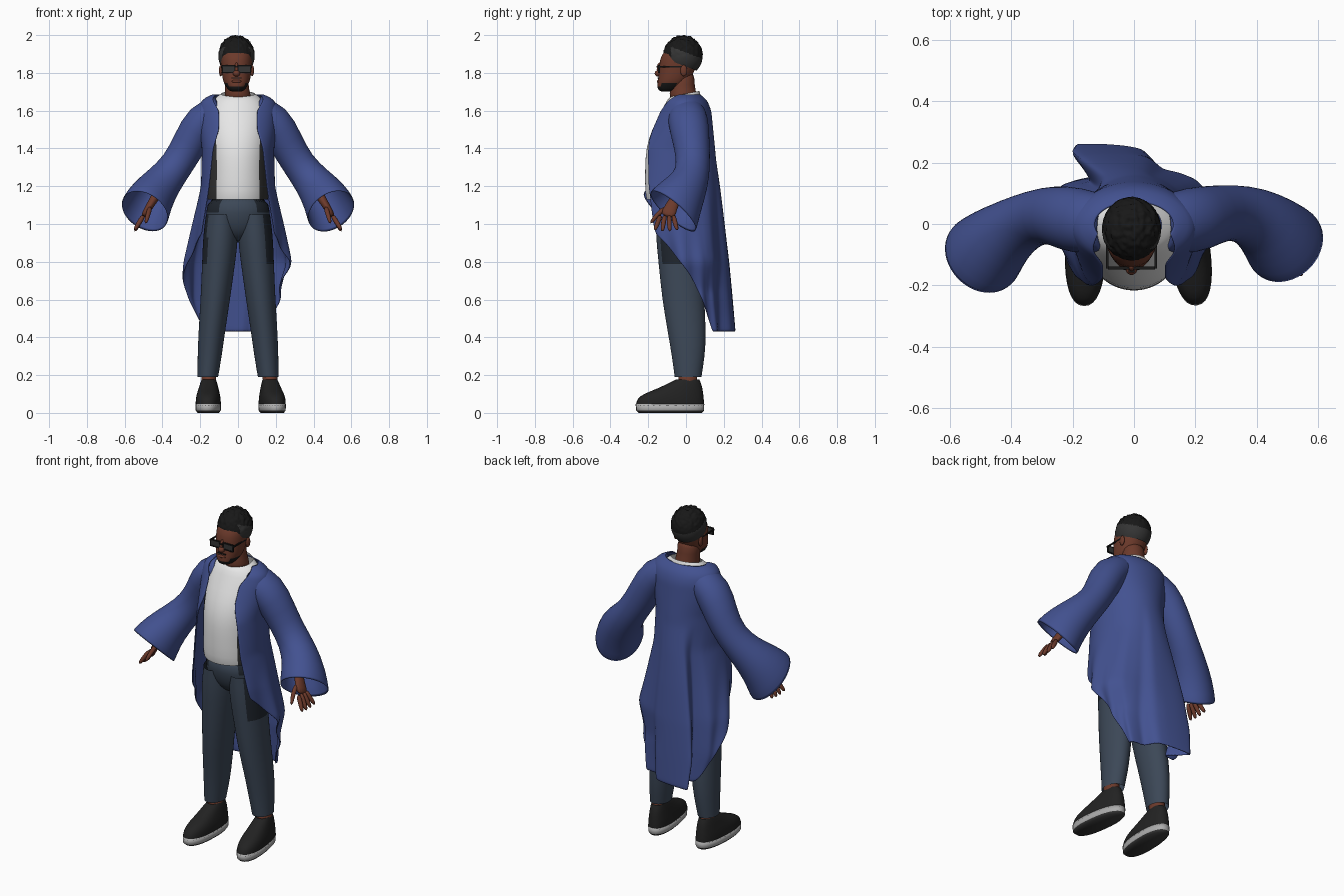
import bpy, bmesh, math
from mathutils import Vector, Matrix, noise

if "Cube" in bpy.data.objects:
    bpy.data.objects.remove(bpy.data.objects["Cube"], do_unlink=True)


def material(name, r, g, b):
    m = bpy.data.materials.new(name)
    m.use_nodes = True
    m.diffuse_color = (r, g, b, 1)
    m.node_tree.nodes["Principled BSDF"].inputs["Base Color"].default_value = (r, g, b, 1)
    return m


BLUE = material("coat blue", 0.055, 0.083, 0.28)
WHITE = material("shirt white", 0.8, 0.8, 0.8)
DENIM = material("trouser slate", 0.045, 0.064, 0.095)
NAVY = material("trouser shade", 0.014, 0.019, 0.027)
SKIN = material("brown skin", 0.15, 0.042, 0.024)
HAIR = material("hair black", 0.009, 0.009, 0.009)
GREY = material("dark grey", 0.035, 0.035, 0.035)
SHOE = material("shoe black", 0.016, 0.016, 0.016)
SOLE = material("sole grey", 0.42, 0.42, 0.42)


def finish(name, bm, mats, rule=None, subdiv=0, thick=0, smooth=True):
    """Turn a bmesh into a named object; rule(center, normal) picks the second colour."""
    bmesh.ops.recalc_face_normals(bm, faces=bm.faces)
    bm.normal_update()
    for f in bm.faces:
        f.smooth = smooth
        if rule and rule(f.calc_center_median(), f.normal):
            f.material_index = 1
    mesh = bpy.data.meshes.new(name)
    bm.to_mesh(mesh)
    bm.free()
    ob = bpy.data.objects.new(name, mesh)
    bpy.context.collection.objects.link(ob)
    for m in mats:
        mesh.materials.append(m)
    if thick:
        mod = ob.modifiers.new("cloth", "SOLIDIFY")
        mod.thickness, mod.offset = thick, 0
    if subdiv:
        mod = ob.modifiers.new("smooth", "SUBSURF")
        mod.levels = mod.render_levels = subdiv
    return ob


def skin(rings, closed=True, caps=True):
    """Join rows of points into a surface."""
    bm = bmesh.new()
    rows = [[bm.verts.new(p) for p in ring] for ring in rings]
    n = len(rows[0])
    for a, b in zip(rows, rows[1:]):
        for i in range(n if closed else n - 1):
            j = (i + 1) % n
            bm.faces.new((a[i], a[j], b[j], b[i]))
    if caps:
        bm.faces.new(rows[0])
        bm.faces.new(rows[-1])
    return bm


def level_rings(table, n=32, power=1.0):
    """Horizontal oval rings from rows of height, centre x, half width, front y, back y."""
    def bend(v):
        return math.copysign(abs(v) ** power, v)
    angles = [2 * math.pi * i / n for i in range(n)]
    return [[Vector((cx + rx * bend(math.sin(a)),
                     (yf + yb) / 2 - (yb - yf) / 2 * bend(math.cos(a)), z)) for a in angles]
            for z, cx, rx, yf, yb in table]


def tube_rings(path, n=24):
    """Rings square to a path of x, y, z, thickness radius, depth radius."""
    pts = [Vector(p[:3]) for p in path]
    rings = []
    for i, p in enumerate(path):
        t = (pts[min(i + 1, len(pts) - 1)] - pts[max(i - 1, 0)]).normalized()
        v = (Vector((0, 1, 0)) - t * t.y).normalized()
        u = v.cross(t)
        rings.append([pts[i] + u * p[3] * math.cos(2 * math.pi * k / n)
                      + v * p[4] * math.sin(2 * math.pi * k / n) for k in range(n)])
    return rings


def interp(table, key):
    """Linear lookup in a table sorted by its first column."""
    if key <= table[0][0]:
        return table[0][1:]
    for a, b in zip(table, table[1:]):
        if key <= b[0]:
            f = (key - a[0]) / (b[0] - a[0])
            return [p + (q - p) * f for p, q in zip(a[1:], b[1:])]
    return table[-1][1:]


def box(name, center, size, mat):
    bm = bmesh.new()
    bmesh.ops.create_cube(bm, size=1, matrix=Matrix.LocRotScale(Vector(center), None, Vector(size)))
    return finish(name, bm, [mat], smooth=False)


def blob(name, center, size, mat):
    bm = bmesh.new()
    bmesh.ops.create_icosphere(bm, subdivisions=3, radius=1,
                               matrix=Matrix.LocRotScale(Vector(center), None, Vector(size)))
    return finish(name, bm, [mat])


# Shirt with a sloping collar and dark sides under the open coat
shirt = [(1.13, 0, .16, -.208, .12), (1.16, 0, .162, -.217, .12), (1.3, 0, .157, -.217, .11),
         (1.4, 0, .162, -.212, .11), (1.5, 0, .168, -.182, .11), (1.6, 0, .165, -.128, .10),
         (1.66, 0, .135, -.1, .085), (1.69, 0, .09, -.08, .07)]
rings = level_rings(shirt, 48)
for p in rings[-1]:
    p.z += .2 * p.y
finish("shirt", skin(rings, caps=False), [WHITE, GREY],
       lambda c, n: abs(c.x) > .112 and c.z < 1.46, subdiv=1)

# Trousers
pelvis = [(.9, 0, .04, -.07, .05), (.95, 0, .12, -.13, .085), (1.0, 0, .16, -.152, .095),
          (1.05, 0, .174, -.167, .10), (1.16, 0, .155, -.175, .10)]
finish("trouser_seat", skin(level_rings(pelvis, 48)), [DENIM, NAVY],
       lambda c, n: abs(c.x) > .1 and c.z > 1.04, subdiv=1)
leg = [(.19, .16, .055, -.06, .082), (.3, .15, .064, -.075, .1), (.42, .14, .07, -.095, .107),
       (.6, .12, .078, -.127, .097), (.8, .102, .088, -.146, .088), (.93, .092, .094, -.16, .09),
       (1.05, .085, .085, -.16, .09)]
upper = [(.04, 0, .067, -.267, .097), (.075, 0, .066, -.26, .095), (.1, 0, .061, -.228, .092),
         (.128, 0, .053, -.152, .088), (.158, 0, .045, -.092, .08), (.178, 0, .037, -.05, .07)]
sole = [(0, 0, .056, -.25, .085), (.012, 0, .066, -.264, .095), (.048, 0, .067, -.267, .097)]

for side, s in (("left", 1), ("right", -1)):
    rows = [(z, s * x, r, f, b) for z, x, r, f, b in leg]
    finish(side + "_trouser_leg", skin(level_rings(rows), caps=False), [DENIM, NAVY],
           lambda c, n: s * c.x > .152 - .012 * s and c.z > .79, subdiv=1)
    # Foot, turned slightly outward
    foot_x, turn = (.17, .13) if s > 0 else (-.155, .03)
    ankle = [(.1, foot_x, .042, -.045, .06), (.16, foot_x, .038, -.04, .058), (.24, foot_x, .042, -.04, .06)]
    finish(side + "_ankle", skin(level_rings(ankle)), [SKIN])
    for part, rows, mats, sub in (("_shoe", upper, [SHOE], 1), ("_sole", sole, [SOLE, GREY], 0)):
        ob = finish(side + part, skin(level_rings(rows, power=.85), caps=part == "_sole"), mats,
                    lambda c, n: part == "_sole" and n.z < -.3, subdiv=sub)
        ob.location.x = foot_x
        ob.rotation_euler.z = s * turn

    # Bell sleeve, its mouth raised at the front
    sleeve = [(.08, .0, 1.61, .075, .085), (.19, .01, 1.555, .097, .108), (.257, .03, 1.425, .088, .092),
              (.32, .032 + s * .008, 1.315, .081, .085), (.395, .005 + s * .018, 1.225, .095, .096),
              (.46, -.048 + s * .018, 1.142, .12, .12), (.495, -.087 + s * .017, 1.064, .133, .135)]
    sleeve = [(s * p[0], *p[1:]) for p in sleeve]
    rings = tube_rings(sleeve)
    for ring, c, shear in zip(rings[-2:], sleeve[-2:], (.15, .35)):
        for p in ring:
            p.z -= shear * (p.y - c[1])
    finish(side + "_sleeve", skin(rings, caps=False), [BLUE], subdiv=1, thick=.008)

    # Hand with forearm, fingers and thumb
    arm = [(.36, .03, 1.27, .03, .03), (.44, -.05, 1.14, .025, .027), (.47, -.08, 1.09, .02, .036),
           (.505, -.1, 1.035, .017, .045)]
    arm = [(s * p[0], *p[1:]) for p in arm]
    finish(side + "_hand", skin(tube_rings(arm, 12)), [SKIN], subdiv=1)
    digits = [((.497, -.1 + k * .022, 1.05), (.528, -.105 + k * .032, 1.0),
               (.548, -.105 + k * .04, .955 + .007 * abs(k))) for k in (-1.5, -.5, .5, 1.5)]
    digits.append(((.465, -.1, 1.09), (.475, -.15, 1.055), (.49, -.19, 1.0)))
    for i, pts in enumerate(digits):
        path = [(s * p[0], p[1], p[2], r, r) for p, r in zip(pts, (.015, .014, .01))]
        finish(f"{side}_finger_{i + 1}", skin(tube_rings(path, 8)), [SKIN], subdiv=1)

# Open coat: height, half width, front y, back y, half opening
coat = [(.43, .24, -.03, .185, .2), (.6, .285, -.09, .185, .2), (.8, .275, -.165, .183, .2),
        (1.0, .235, -.245, .175, .18), (1.2, .192, -.285, .165, .152), (1.4, .187, -.257, .15, .13),
        (1.5, .2, -.198, .14, .10), (1.6, .205, -.149, .13, .10), (1.65, .195, -.125, .112, .13),
        (1.675, .165, -.1, .09, .135), (1.687, .125, -.075, .07, .115)]
# Sideways and backward shift of the tail pleat around the back
pleat = [(-.42, 0, 0), (-.3, .07, -.01), (-.2, -.1, .085), (.07, 0, .06), (.15, 0, 0),
         (.32, .03, .015), (.45, 0, 0)]


def coat_point(z, t):
    rx, yf, yb, gap = interp(coat, z)
    start = math.asin(min(.95, gap / rx))
    a = start + (math.pi - start) * (1 - abs(t))
    wave = min(1, max(0, (1.15 - z) / .5))
    w = 1 + .08 * wave * abs(t) * math.sin(22 * t + 5 * z)
    if t > 0:  # the left side hangs closer to the leg
        w -= .2 * min(1, max(0, (.8 - z) / .15)) * min(1, 3 * t)
    dx, dy = interp(pleat, t)
    fall = max(0, (1.35 - z) / .92)
    x = math.copysign(rx * math.sin(a), t) * w + dx * fall
    y = (yf + yb) / 2 - (yb - yf) / 2 * math.cos(a) * w + dy * fall
    return Vector((x, y, z))


ROWS, COLS, TOP = 40, 72, 1.687
rings = []
for i in range(ROWS + 1):
    row = []
    for j in range(COLS + 1):
        t = 2 * j / COLS - 1
        hem = .43 + .52 * max(0, (abs(t) - .4) / .6) ** .72
        row.append(coat_point(TOP - (TOP - hem) * i / ROWS, t))
    rings.append(row)
finish("coat_body", skin(rings, closed=False, caps=False), [BLUE], subdiv=1, thick=.008)

# Neck and head, bearded under the chin
CX = -.008
neck = [(1.64, 0, .075, -.08, .065), (1.69, 0, .066, -.09, .056), (1.73, CX, .062, -.08, .045),
        (1.82, CX, .065, -.07, .045)]
finish("neck", skin(level_rings(neck)), [SKIN], subdiv=1)
head = [(1.70, CX, .03, -.135, -.07), (1.712, CX, .045, -.148, -.03), (1.728, CX, .056, -.153, -.01),
        (1.745, CX, .066, -.151, .005), (1.77, CX, .074, -.147, .025), (1.82, CX, .081, -.142, .05),
        (1.87, CX, .085, -.139, .07), (1.9, CX, .083, -.125, .073), (1.93, CX, .078, -.1, .07),
        (1.965, CX, .058, -.075, .045)]
finish("head", skin(level_rings(head, 40, .92)), [SKIN, HAIR],
       lambda c, n: c.y < -.05 and c.z < (1.725 if c.y < -.13 else 1.745), subdiv=1)
blob("nose", (CX, -.146, 1.797), (.019, .02, .017), SKIN)
blob("nose_bridge", (CX, -.139, 1.82), (.011, .016, .035), SKIN)
blob("lips", (CX, -.143, 1.755), (.026, .012, .009), SKIN)
box("moustache", (CX, -.146, 1.772), (.052, .008, .006), HAIR)

# Curly hair cap with short faded edge, cut along a sloping hairline
bm = bmesh.new()
bmesh.ops.create_icosphere(bm, subdivisions=5, radius=1)
for v in bm.verts:
    curl = noise.noise(v.co * 7) * .09 * max(0, v.co.z + .2)
    v.co *= 1 + curl
    v.co = Vector((CX + v.co.x * .096, -.016 + v.co.y * .104, 1.89 + v.co.z * .107))
slope = Vector((0, .38, 1)).normalized()
hairline = Vector((0, -.11, 1.875))
bmesh.ops.bisect_plane(bm, geom=bm.verts[:] + bm.edges[:] + bm.faces[:], plane_co=hairline,
                       plane_no=slope, clear_inner=True)
finish("hair", bm, [HAIR, GREY], lambda c, n: (c - hairline).dot(slope) < .07 and c.y > -.08)

# Ears and glasses
for side, s in (("left", 1), ("right", -1)):
    blob(side + "_ear", (CX + s * .083, -.012, 1.812), (.01, .018, .03), SKIN)
    box(side + "_lens", (CX + s * .041, -.142, 1.82), (.06, .006, .032), GREY)
    for z in (1.802, 1.838):
        box(side + "_frame_rim", (CX + s * .041, -.143, z), (.072, .01, .006), HAIR)
    for x in (.008, .074):
        box(side + "_frame_post", (CX + s * x, -.143, 1.82), (.006, .01, .036), HAIR)
    box(side + "_temple", (CX + s * .079, -.08, 1.832), (.007, .13, .008), HAIR)
box("glasses_bridge", (CX, -.15, 1.832), (.02, .014, .007), HAIR)
